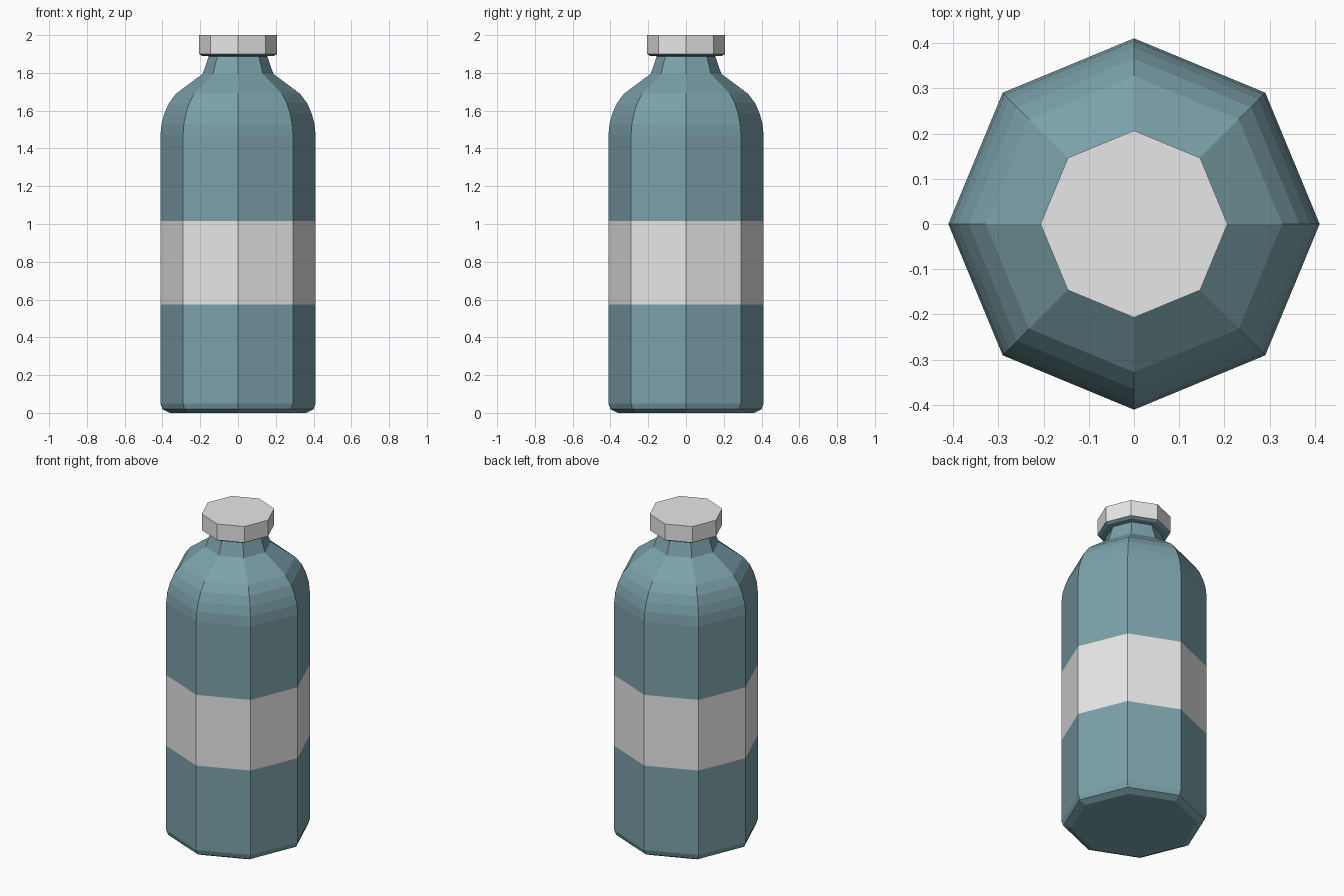
import bpy
import math

SIDES = 8

cube = bpy.data.objects.get("Cube")
if cube:
    bpy.data.objects.remove(cube, do_unlink=True)


def make_material(name, rgb):
    mat = bpy.data.materials.new(name)
    mat.use_nodes = True
    color = (*rgb, 1.0)
    mat.diffuse_color = color
    mat.node_tree.nodes["Principled BSDF"].inputs["Base Color"].default_value = color
    return mat


def lathe(name, profile, materials):
    """Turn a (radius, height) profile into a closed, flat-faced octagonal solid."""
    verts, faces = [], []
    for radius, z in profile:
        for i in range(SIDES):
            a = math.tau * i / SIDES
            verts.append((radius * math.cos(a), radius * math.sin(a), z))
    for r in range(len(profile) - 1):
        for i in range(SIDES):
            j = (i + 1) % SIDES
            low, high = r * SIDES, (r + 1) * SIDES
            faces.append((low + i, low + j, high + j, high + i))
    faces.append(tuple(reversed(range(SIDES))))
    faces.append(tuple(range(len(verts) - SIDES, len(verts))))
    mesh = bpy.data.meshes.new(name)
    mesh.from_pydata(verts, [], faces)
    for mat in materials:
        mesh.materials.append(mat)
    obj = bpy.data.objects.new(name, mesh)
    bpy.context.collection.objects.link(obj)
    return obj


teal = make_material("teal glass", (0.20, 0.36, 0.40))
pale = make_material("pale grey", (0.80, 0.80, 0.80))

# Bottle body: chamfered base, label band, rounded shoulder, neck and flared lip
LABEL_LOW, LABEL_HIGH = 0.575, 1.015
body_profile = [
    (0.36, 0.0), (0.40, 0.02), (0.411, 0.05),
    (0.411, LABEL_LOW), (0.411, LABEL_HIGH),
    (0.411, 1.47), (0.405, 1.53), (0.39, 1.585), (0.366, 1.64), (0.328, 1.69),
    (0.187, 1.795), (0.155, 1.888), (0.19, 1.89), (0.207, 1.90),
]
bottle = lathe("bottle_body", body_profile, [teal, pale])

# The label is the band of faces between its two heights
for face in bottle.data.polygons:
    if LABEL_LOW < face.center.z < LABEL_HIGH and abs(face.normal.z) < 0.01:
        zs = [bottle.data.vertices[v].co.z for v in face.vertices]
        if min(zs) > LABEL_LOW - 0.01 and max(zs) < LABEL_HIGH + 0.01:
            face.material_index = 1

# Cap
lathe("cap", [(0.207, 1.90), (0.207, 2.0)], [pale])
